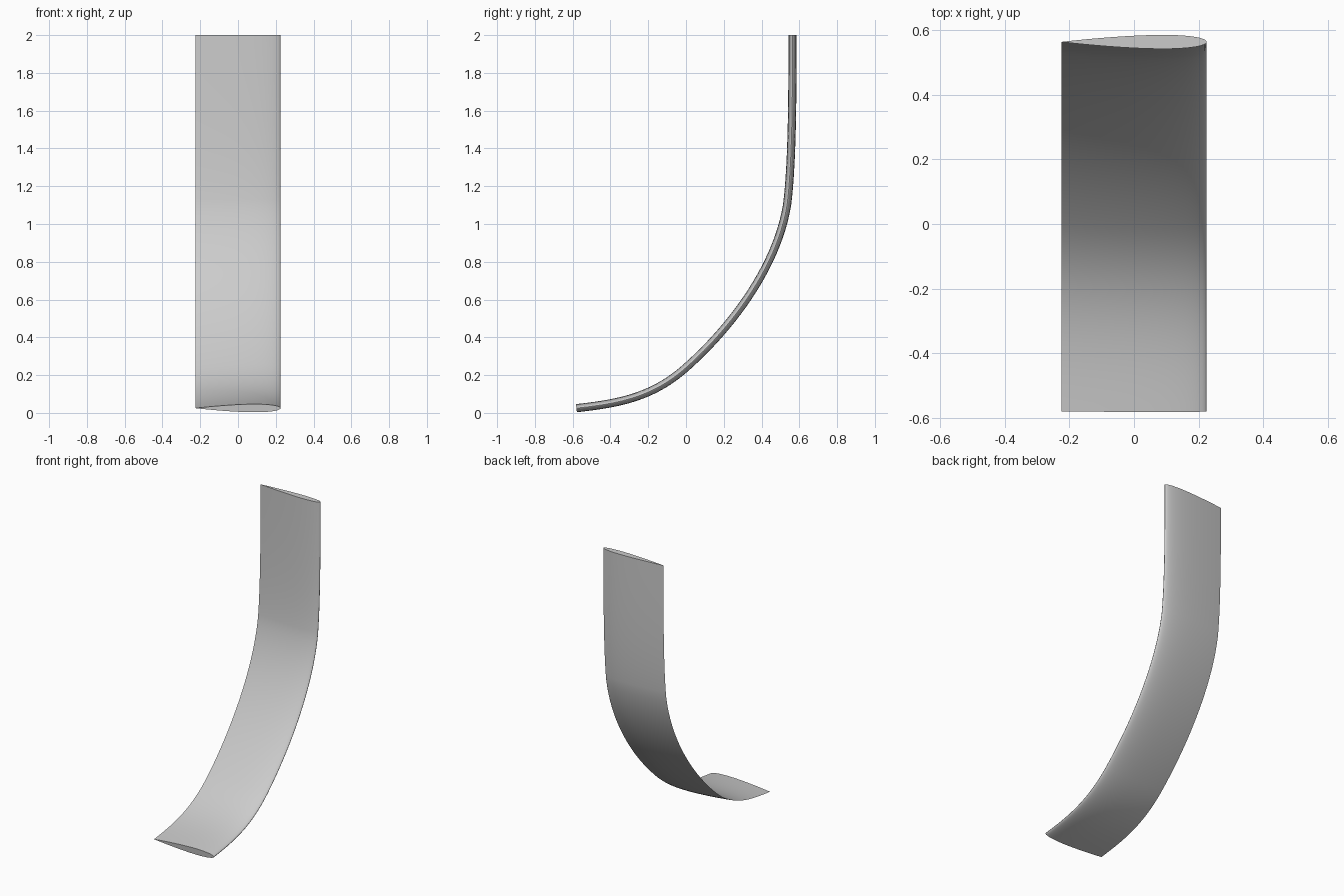
import bpy, bmesh, math
from mathutils import Vector
from mathutils.geometry import interpolate_bezier

if "Cube" in bpy.data.objects:
    bpy.data.objects.remove(bpy.data.objects["Cube"])

CHORD, THICK, STEPS, RINGS = 0.45, 0.096, 28, 24

grey = bpy.data.materials.new("light_grey")
grey.use_nodes = True
grey.diffuse_color = (0.6, 0.6, 0.6, 1)
grey.node_tree.nodes["Principled BSDF"].inputs["Base Color"].default_value = (0.6, 0.6, 0.6, 1)


def half_thickness(t):
    """Teardrop wing section, blunt at t=0 and sharp at t=1."""
    return 5 * THICK * CHORD * (0.2969 * math.sqrt(t) - 0.126 * t - 0.3516 * t**2
                                + 0.2843 * t**3 - 0.1036 * t**4)


# Wing section: leading edge on +x, upper side then lower side
ts = [(1 - math.cos(math.pi * i / STEPS)) / 2 for i in range(STEPS + 1)]
section = [(CHORD * (0.5 - t), half_thickness(t)) for t in ts]
section += [(CHORD * (0.5 - t), -half_thickness(t)) for t in ts[-2:0:-1]]

# Centre line in the y-z plane: shallow foot, sweeping bend, upright top
knots = [((-0.58, 0.025), (-0.36, 0.05), (-0.18, 0.08), (0, 0.24)),
         ((0, 0.24), (0.24, 0.453), (0.48, 0.77), (0.535, 1.1)),
         ((0.535, 1.1), (0.56, 1.3), (0.564, 1.6), (0.564, 2))]
path = []
for seg in knots:
    pts = interpolate_bezier(*[Vector((0, y, z)) for y, z in seg], RINGS)
    path += pts if not path else pts[1:]

# Sweep the section along the centre line
bm = bmesh.new()
rings = []
for i, p in enumerate(path):
    tangent = (path[min(i + 1, len(path) - 1)] - path[max(i - 1, 0)]).normalized()
    normal = Vector((0, -tangent.z, tangent.y))
    rings.append([bm.verts.new(p + Vector((x, 0, 0)) + normal * h) for x, h in section])
n = len(section)
for a, b in zip(rings, rings[1:]):
    for j in range(n):
        bm.faces.new((a[j], a[(j + 1) % n], b[(j + 1) % n], b[j]))

# Flat end caps
bm.faces.new(rings[0])
bm.faces.new(rings[-1])
bmesh.ops.recalc_face_normals(bm, faces=bm.faces)

mesh = bpy.data.meshes.new("curved_blade")
bm.to_mesh(mesh)
bm.free()
mesh.materials.append(grey)
blade = bpy.data.objects.new("curved_blade", mesh)
bpy.context.collection.objects.link(blade)
bpy.context.view_layer.objects.active = blade
blade.select_set(True)
bpy.ops.object.shade_smooth_by_angle(angle=math.radians(35))
